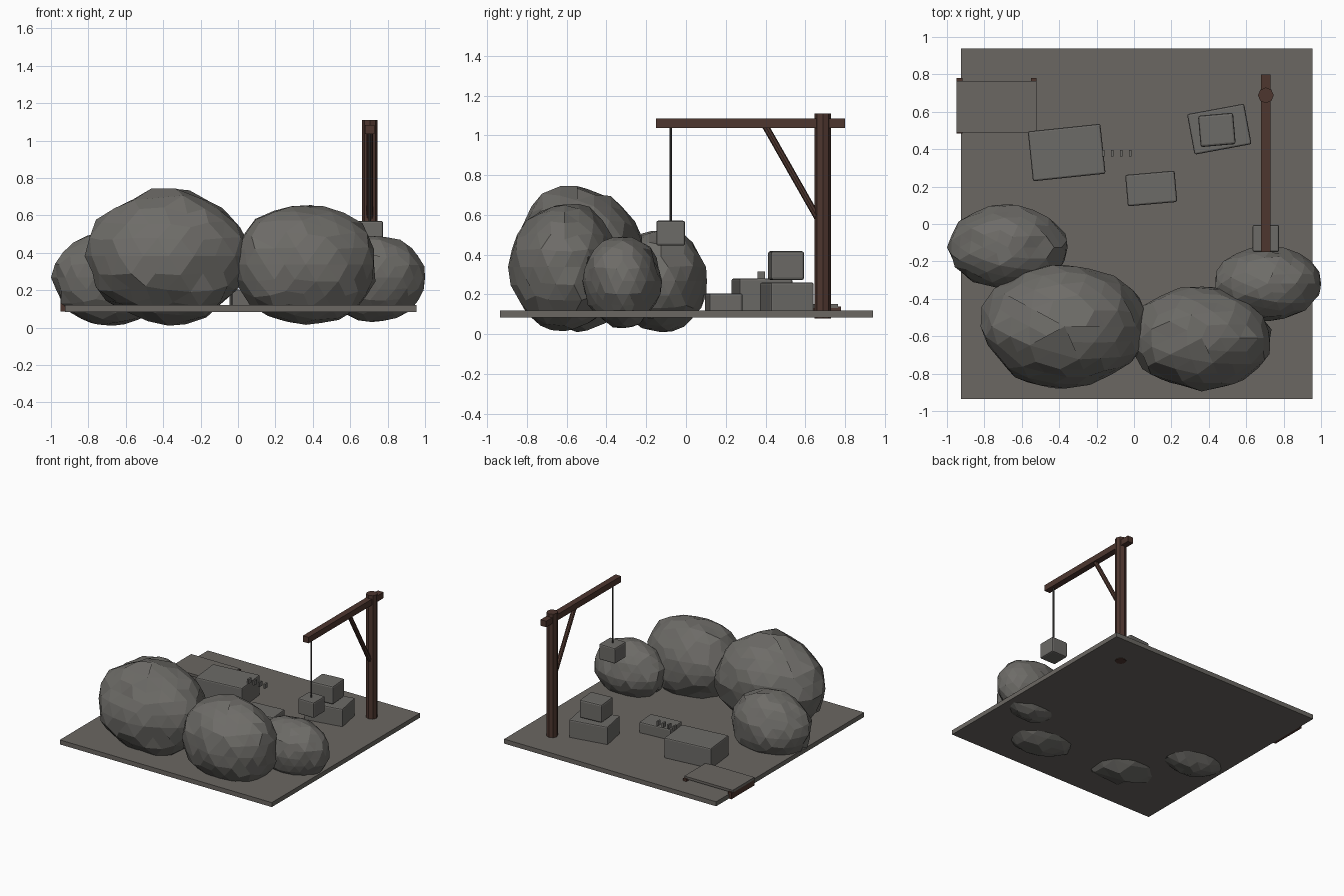
import bpy
import bmesh
import math
from mathutils import Vector, noise

cube = bpy.data.objects.get("Cube")
if cube:
    bpy.data.objects.remove(cube, do_unlink=True)


def material(name, rgb):
    m = bpy.data.materials.new(name)
    m.use_nodes = True
    m.diffuse_color = (*rgb, 1)
    m.node_tree.nodes["Principled BSDF"].inputs["Base Color"].default_value = (*rgb, 1)
    return m


GROUND = material("ground_grey", (0.145, 0.135, 0.122))
ROCK = material("rock_grey", (0.155, 0.15, 0.138))
STONE = material("cut_stone", (0.15, 0.145, 0.135))
WOOD = material("dark_wood", (0.075, 0.037, 0.028))
ROPE = material("rope_grey", (0.06, 0.058, 0.055))


def finish(bm, name, mat):
    me = bpy.data.meshes.new(name)
    bm.to_mesh(me)
    bm.free()
    me.materials.append(mat)
    ob = bpy.data.objects.new(name, me)
    bpy.context.collection.objects.link(ob)
    return ob


def box(name, mat, center, size, turn=0, bevel=0):
    bm = bmesh.new()
    bmesh.ops.create_cube(bm, size=1)
    bmesh.ops.scale(bm, vec=size, verts=bm.verts)
    ob = finish(bm, name, mat)
    ob.location = center
    ob.rotation_euler.z = math.radians(turn)
    if bevel:
        mod = ob.modifiers.new("worn_edges", "BEVEL")
        mod.width = bevel
        mod.segments = 2
    return ob


def post(name, mat, start, end, radius, sides):
    a, b = Vector(start), Vector(end)
    bm = bmesh.new()
    bmesh.ops.create_cone(bm, cap_ends=True, segments=sides, radius1=radius,
                          radius2=radius, depth=(b - a).length)
    bmesh.ops.rotate(bm, verts=bm.verts, matrix=(b - a).to_track_quat("Z", "Y").to_matrix())
    bmesh.ops.translate(bm, verts=bm.verts, vec=(a + b) / 2)
    return finish(bm, name, mat)


def boulder(name, low, high, seed):
    # Roughened ball fitted to its bounds, with near-flat facets merged
    low, high = Vector(low), Vector(high)
    bm = bmesh.new()
    bmesh.ops.create_icosphere(bm, subdivisions=3, radius=1)
    shift = Vector((seed * 7.3, seed * 3.1, seed * 5.7))
    for v in bm.verts:
        n = v.co.normalized()
        v.co = n * (1 + 0.07 * noise.noise(n * 1.6 + shift) + 0.07 * noise.noise(n * 4.5 + shift))
    for i in range(3):
        least = min(v.co[i] for v in bm.verts)
        span = max(v.co[i] for v in bm.verts) - least
        for v in bm.verts:
            v.co[i] = low[i] + (v.co[i] - least) / span * (high[i] - low[i])
    bmesh.ops.dissolve_limit(bm, angle_limit=math.radians(9), verts=bm.verts, edges=bm.edges)
    return finish(bm, name, ROCK)


# Ground slab
box("ground_slab", GROUND, (0.015, 0.002, 0.102), (1.88, 1.875, 0.036))

# Boulders
boulder("large_boulder", (-0.82, -0.88, 0.01), (0.07, -0.22, 0.745), 1)
boulder("middle_boulder", (-0.02, -0.895, 0.015), (0.735, -0.335, 0.655), 2)
boulder("right_boulder", (-1.0, -0.345, 0.01), (-0.355, 0.105, 0.53), 3)
boulder("left_boulder", (0.43, -0.52, 0.03), (1.0, -0.12, 0.49), 4)

# Cut stone blocks
box("long_block", STONE, (-0.36, 0.382, 0.196), (0.39, 0.268, 0.168), 6, 0.01)
box("small_block", STONE, (0.092, 0.19, 0.158), (0.265, 0.168, 0.094), 5, 0.01)
box("lower_block", STONE, (0.456, 0.507, 0.185), (0.31, 0.22, 0.15), 10.5, 0.01)
box("stacked_block", STONE, (0.443, 0.503, 0.345), (0.188, 0.168, 0.145), 5, 0.012)

# Row of small chisels
for i in range(4):
    box(f"chisel_{i + 1}", STONE, (-0.165 + i * 0.048, 0.378, 0.296), (0.014, 0.036, 0.036))

# Sledge with runners
box("sledge_top", GROUND, (-0.735, 0.627, 0.142), (0.43, 0.275, 0.02))
for side, x in (("right", -0.933), ("left", -0.535)):
    box(f"sledge_{side}_runner", WOOD, (x, 0.632, 0.112), (0.03, 0.295, 0.054))

# Crane
post("crane_post", WOOD, (0.705, 0.688, 0.08), (0.705, 0.688, 1.11), 0.042, 8)
box("crane_beam", WOOD, (0.705, 0.325, 1.06), (0.05, 0.95, 0.048))
post("crane_brace", WOOD, (0.705, 0.4, 1.045), (0.705, 0.67, 0.57), 0.017, 8)
post("crane_rope", ROPE, (0.705, -0.077, 0.565), (0.705, -0.077, 1.04), 0.006, 8)
box("hanging_block", STONE, (0.705, -0.077, 0.508), (0.142, 0.145, 0.125), 0, 0.01)
